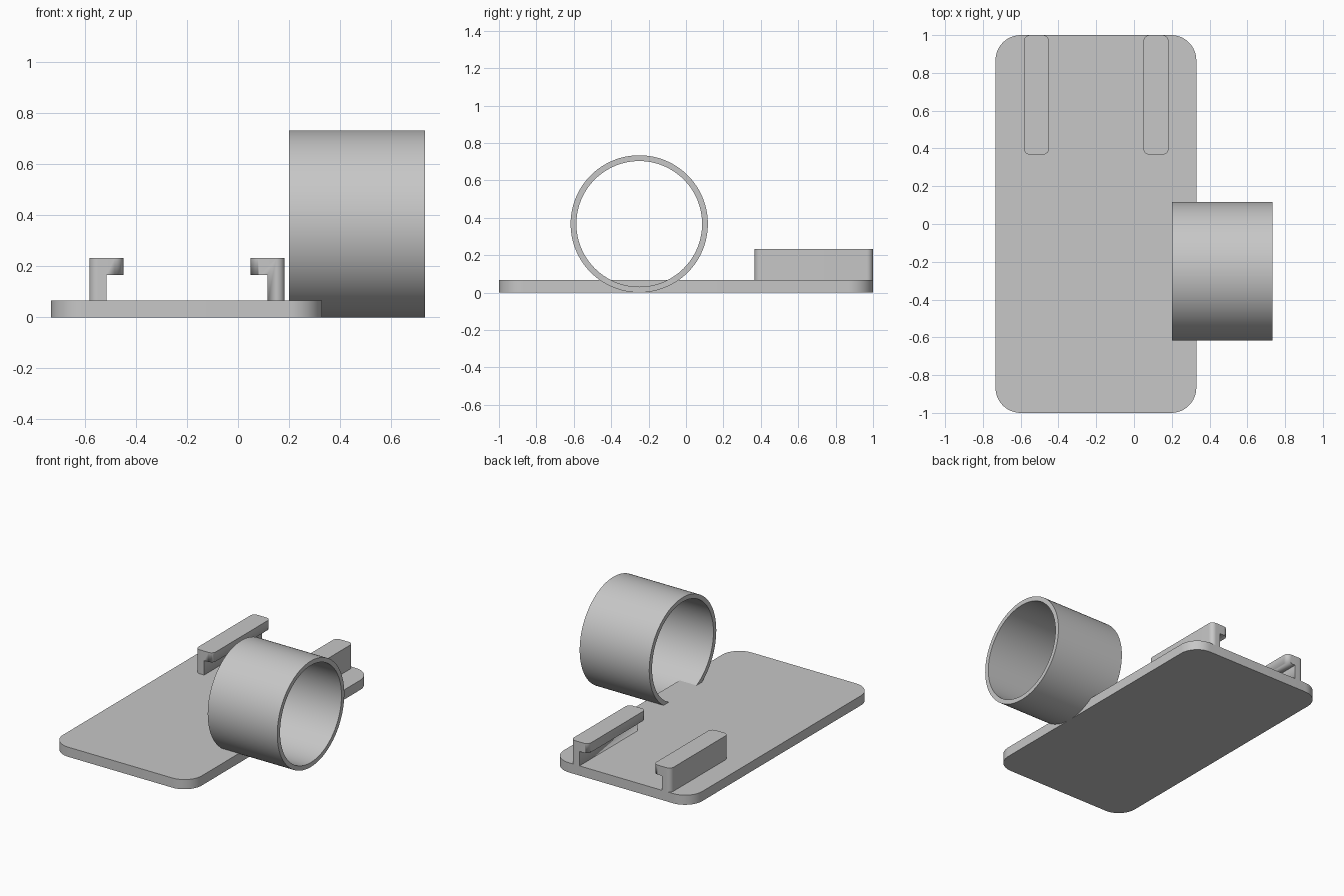
import bpy
import bmesh
from math import cos, sin, pi, radians
from mathutils import Matrix

cube = bpy.data.objects.get("Cube")
if cube:
    bpy.data.objects.remove(cube, do_unlink=True)

grey = bpy.data.materials.new("light_grey")
grey.use_nodes = True
colour = (0.57, 0.57, 0.57, 1)
grey.diffuse_color = colour
grey.node_tree.nodes["Principled BSDF"].inputs["Base Color"].default_value = colour


def finish(name, bm):
    """Turn a bmesh into a grey object with smooth curves and sharp edges."""
    bmesh.ops.recalc_face_normals(bm, faces=bm.faces)
    mesh = bpy.data.meshes.new(name)
    bm.to_mesh(mesh)
    bm.free()
    mesh.materials.append(grey)
    obj = bpy.data.objects.new(name, mesh)
    bpy.context.collection.objects.link(obj)
    bpy.ops.object.select_all(action="DESELECT")
    obj.select_set(True)
    bpy.context.view_layer.objects.active = obj
    bpy.ops.object.shade_smooth_by_angle(angle=radians(30))
    return obj


def rounded_prism(bm, x0, x1, y0, y1, z0, z1, radii, steps=12):
    """Extrude a rectangle; radii run from the +x+y corner counterclockwise."""
    corners = [(x1, y1, -1, -1), (x0, y1, 1, -1), (x0, y0, 1, 1), (x1, y0, -1, 1)]
    verts = []
    for i, ((x, y, sx, sy), r) in enumerate(zip(corners, radii)):
        count = steps if r else 0
        for k in range(count + 1):
            a = (i + k / steps) * pi / 2
            verts.append(bm.verts.new((x + sx * r + r * cos(a),
                                       y + sy * r + r * sin(a), z0)))
    base = bm.faces.new(verts)
    top = bmesh.ops.extrude_face_region(bm, geom=[base], use_keep_orig=True)
    moved = [v for v in top["geom"] if isinstance(v, bmesh.types.BMVert)]
    bmesh.ops.translate(bm, verts=moved, vec=(0, 0, z1 - z0))


# Base plate
THICK = 0.067
bm = bmesh.new()
rounded_prism(bm, -0.733, 0.33, -1, 1, 0, THICK, [0.133] * 4)
finish("base_plate", bm)

# Hooked rails: a rounded block with the inner lower half cut away
WIDTH, CORNER, MID = 0.133, 0.033, -0.2
for name, side in (("right_rail", -1), ("left_rail", 1)):
    outer = MID + side * 0.383
    inner = outer - side * WIDTH
    step = outer - side * WIDTH / 2
    bm = bmesh.new()
    rounded_prism(bm, min(outer, inner), max(outer, inner), 0.367, 1,
                  THICK - 0.01, 0.233, [CORNER] * 4)
    rail = finish(name, bm)

    bm = bmesh.new()
    far = inner - side * 0.1
    rounded_prism(bm, min(step, far), max(step, far), 0.2, 1.2, 0, 0.167, [0] * 4)
    cutter = finish(name + "_cutter", bm)
    cut = rail.modifiers.new("notch", "BOOLEAN")
    cut.operation = "DIFFERENCE"
    cut.solver = "EXACT"
    cut.object = cutter
    bpy.context.view_layer.objects.active = rail
    bpy.ops.object.modifier_apply(modifier=cut.name)
    bpy.data.objects.remove(cutter, do_unlink=True)

# Holder ring: a rectangular section spun about the x axis
R_OUT, R_IN = 0.367, 0.336
bm = bmesh.new()
section = [bm.verts.new((x, 0, r)) for x, r in
           ((0.2, R_IN), (0.733, R_IN), (0.733, R_OUT), (0.2, R_OUT))]
edges = [bm.edges.new((section[i], section[(i + 1) % 4])) for i in range(4)]
bmesh.ops.spin(bm, geom=section + edges, cent=(0, 0, 0), axis=(1, 0, 0),
               angle=2 * pi, steps=128, use_merge=True)
bmesh.ops.remove_doubles(bm, verts=bm.verts, dist=0.0001)
bmesh.ops.transform(bm, matrix=Matrix.Translation((0, -0.25, R_OUT)), verts=bm.verts)
finish("holder_ring", bm)
